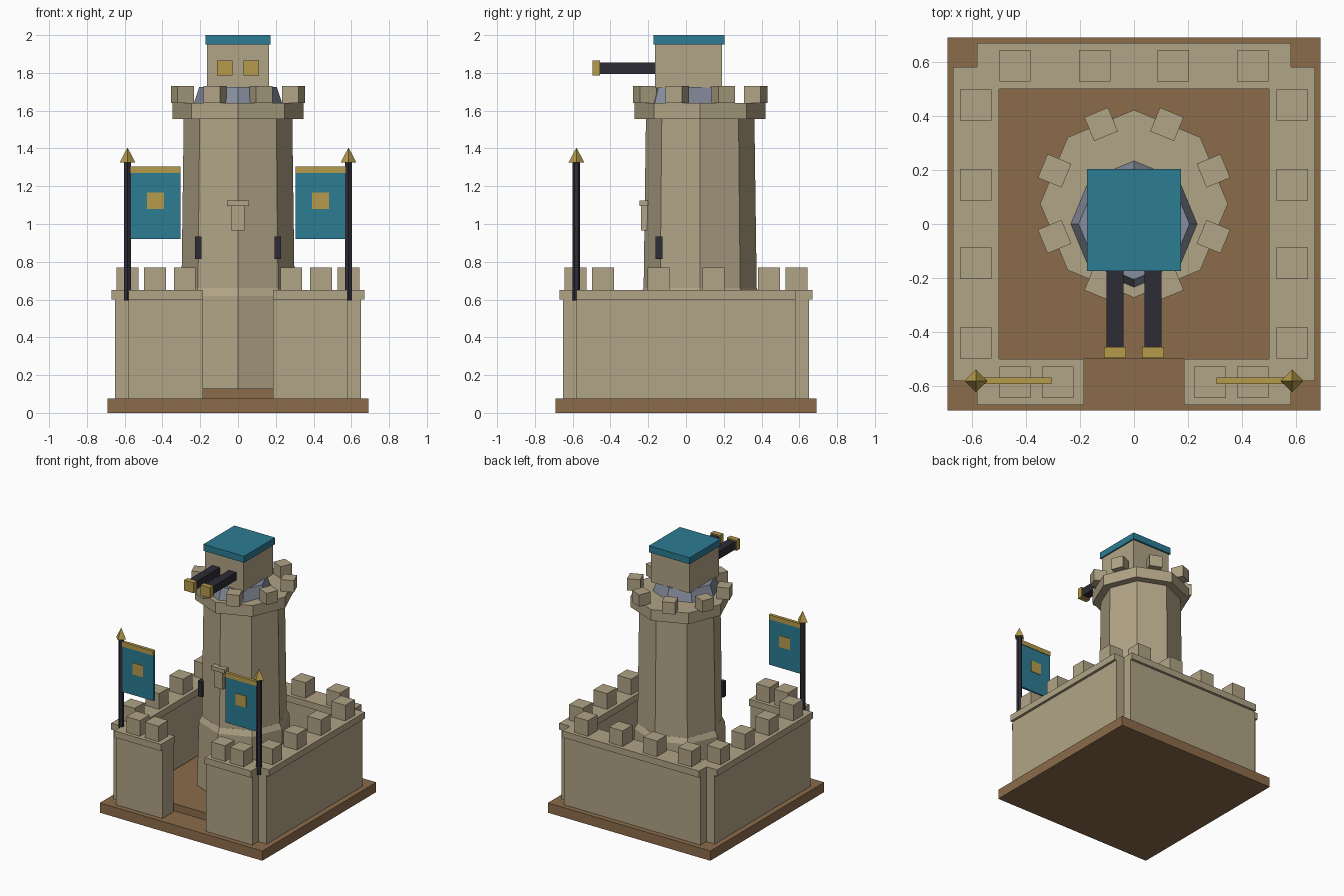
import bpy, bmesh, math
from mathutils import Matrix

default = bpy.data.objects.get("Cube")
if default:
    bpy.data.objects.remove(default, do_unlink=True)


def material(name, r, g, b):
    m = bpy.data.materials.new(name)
    m.use_nodes = True
    m.diffuse_color = (r, g, b, 1)
    m.node_tree.nodes["Principled BSDF"].inputs["Base Color"].default_value = (r, g, b, 1)
    return m


stone = material("sand stone", 0.44, 0.37, 0.24)
earth = material("brown earth", 0.26, 0.15, 0.07)
teal = material("teal", 0.025, 0.20, 0.29)
gold = material("gold", 0.47, 0.33, 0.07)
dark = material("dark iron", 0.026, 0.025, 0.037)
steel = material("blue grey steel", 0.24, 0.27, 0.34)


def finish(name, bm, mat):
    mesh = bpy.data.meshes.new(name)
    bm.to_mesh(mesh)
    bm.free()
    mesh.materials.append(mat)
    ob = bpy.data.objects.new(name, mesh)
    bpy.context.collection.objects.link(ob)
    return ob


def box(name, mat, x, y, z, turn=0):
    """Box from (low, high) ranges, optionally turned about its own centre."""
    bm = bmesh.new()
    bmesh.ops.create_cube(bm, size=1)
    ranges = (x, y, z)
    bmesh.ops.scale(bm, verts=bm.verts, vec=[b - a for a, b in ranges])
    bmesh.ops.rotate(bm, verts=bm.verts, matrix=Matrix.Rotation(turn, 3, "Z"))
    bmesh.ops.translate(bm, verts=bm.verts, vec=[(a + b) / 2 for a, b in ranges])
    return finish(name, bm, mat)


def around(c, half):
    return (c - half, c + half)


def lathe(name, mat, sides, cx, cy, profile):
    """Faceted solid through (radius, z) rings, with a corner facing the front."""
    bm = bmesh.new()
    rings = []
    for r, z in profile:
        angles = [math.tau * i / sides for i in range(sides)]
        rings.append([bm.verts.new((cx + r * math.sin(a), cy - r * math.cos(a), z)) for a in angles])
    for low, high in zip(rings, rings[1:]):
        for i in range(sides):
            j = (i + 1) % sides
            bm.faces.new((low[i], low[j], high[j], high[i]))
    bm.faces.new(rings[0][::-1])
    bm.faces.new(rings[-1])
    bmesh.ops.remove_doubles(bm, verts=bm.verts, dist=1e-5)
    return finish(name, bm, mat)


# Ground
box("base", earth, (-0.69, 0.69), (-0.69, 0.69), (0, 0.075))
box("courtyard_floor", earth, (-0.51, 0.51), (-0.5, 0.51), (0.07, 0.13))

# Curtain walls: body, overhanging cap
END, MID = 0.58, 0.585


def wall(name, along_x, span, side):
    for part, half, z in (("body", 0.065, (0.005, 0.6)), ("cap", 0.085, (0.6, 0.65))):
        across = around(side * MID, half)
        x, y = (span, across) if along_x else (across, span)
        box(f"{name}_wall_{part}", stone, x, y, z)


def merlon(x, y):
    box("wall_merlon", stone, around(x, 0.058), around(y, 0.058), (0.65, 0.77))


wall("back", True, (-END, END), 1)
wall("left", False, (-END, END), 1)
wall("right", False, (-END, END), -1)
wall("front_left", True, (0.185, END), -1)
wall("front_right", True, (-END, -0.185), -1)
for s in (-1, 1):
    for p in (-0.44, -0.145, 0.145, 0.44):
        merlon(s * MID, p)
    for p in (0.145, 0.44):
        merlon(s * p, MID)
    for p in (0.282, 0.44):
        merlon(s * p, -MID)

# Tower with plinth, shaft and battlement ring
TY = 0.075
lathe("tower_plinth", stone, 8, 0, TY, [(0.335, 0.08), (0.32, 0.62), (0.3, 0.66)])
lathe("tower_shaft", stone, 8, 0, TY, [(0.3, 0.62), (0.287, 1.57)])
lathe("battlement_ring", stone, 8, 0, TY, [(0.347, 1.555), (0.347, 1.64)])
for k in range(8):
    a = math.tau * (k + 0.5) / 8
    box("tower_merlon", stone, around(0.318 * math.cos(a), 0.0475),
        around(TY + 0.318 * math.sin(a), 0.0475), (1.64, 1.73), a)

# Tower details
box("plaque_stem", stone, (-0.035, 0.035), (-0.237, -0.19), (0.965, 1.1))
box("plaque_bar", stone, (-0.058, 0.058), (-0.245, -0.2), (1.095, 1.125))
for s in (-1, 1):
    box("arrow_slit", dark, around(s * 0.21, 0.0175), around(-0.143, 0.0175), (0.815, 0.935))

# Gun turret
lathe("turret_mount", steel, 8, 0, 0, [(0.235, 1.635), (0.205, 1.725)])
box("turret_body", stone, (-0.163, 0.163), (-0.165, 0.19), (1.72, 1.95))
box("turret_roof", teal, (-0.173, 0.173), (-0.173, 0.203), (1.95, 2.0))
for s in (-1, 1):
    box("barrel", dark, around(s * 0.07, 0.032), (-0.46, -0.15), (1.795, 1.855))
    box("muzzle", gold, around(s * 0.07, 0.04), (-0.495, -0.455), (1.785, 1.865))

# Banners
FY = -0.58
for s in (-1, 1):
    lathe("banner_pole", dark, 6, s * 0.585, FY, [(0.02, 0.595), (0.02, 1.33)])
    lathe("pole_finial", gold, 4, s * 0.585, FY, [(0.042, 1.325), (0, 1.405)])
    span = sorted((s * 0.305, s * 0.57))
    box("banner_cloth", teal, span, around(FY, 0.008), (0.92, 1.275))
    box("banner_bar", gold, span, around(FY, 0.012), (1.27, 1.305))
    box("banner_emblem", gold, around(s * 0.438, 0.045), around(FY, 0.012), (1.08, 1.168))
